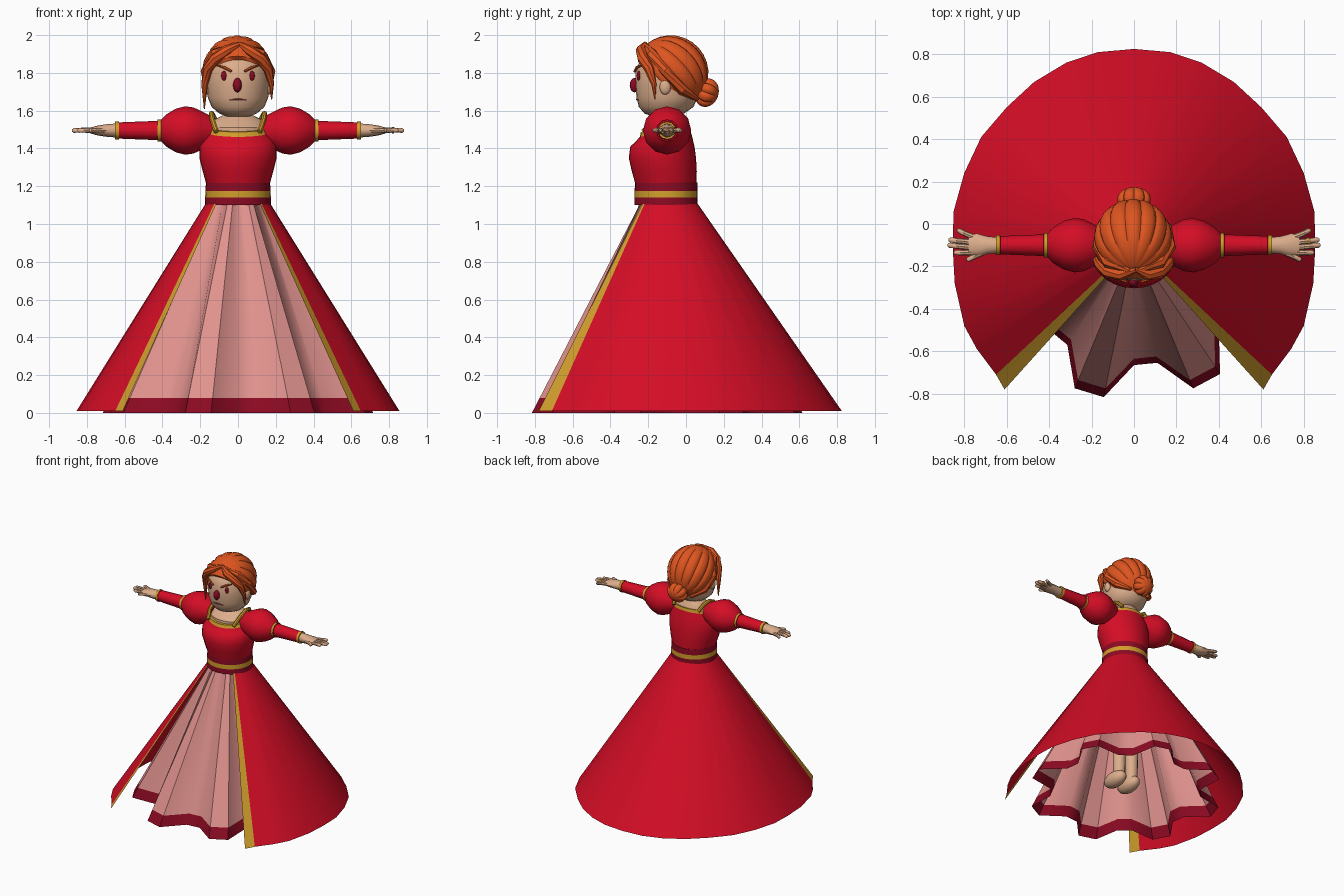
import bpy, bmesh
from math import sin, cos, pi, radians, atan2
from mathutils import Vector, Matrix

cube = bpy.data.objects.get("Cube")
if cube:
    bpy.data.objects.remove(cube)


def material(name, rgb):
    m = bpy.data.materials.new(name)
    m.use_nodes = True
    m.diffuse_color = (*rgb, 1)
    m.node_tree.nodes["Principled BSDF"].inputs["Base Color"].default_value = (*rgb, 1)
    return m


RED = material("red cloth", (0.66, 0.004, 0.019))
DARK = material("dark red", (0.26, 0.003, 0.016))
GOLD = material("gold trim", (0.63, 0.34, 0.025))
PINK = material("pink cloth", (0.75, 0.29, 0.27))
SKIN = material("skin", (0.72, 0.42, 0.26))
HAIR = material("orange hair", (0.73, 0.09, 0.014))
BROWN = material("mouth brown", (0.25, 0.06, 0.04))


def finish(name, bm, mats, angle=40):
    bmesh.ops.recalc_face_normals(bm, faces=bm.faces)
    me = bpy.data.meshes.new(name)
    bm.to_mesh(me)
    bm.free()
    for m in mats:
        me.materials.append(m)
    for p in me.polygons:
        p.use_smooth = True
    me.set_sharp_from_angle(angle=radians(angle))
    ob = bpy.data.objects.new(name, me)
    bpy.context.collection.objects.link(ob)
    return ob


def skin_rings(rings, band=lambda i, j: 0, closed=True, caps=True):
    """Join rings of points with quads; band picks the material."""
    bm = bmesh.new()
    vs = [[bm.verts.new(p) for p in r] for r in rings]
    n = len(rings[0])
    for i in range(len(rings) - 1):
        for j in range(n if closed else n - 1):
            k = (j + 1) % n
            f = bm.faces.new((vs[i][j], vs[i][k], vs[i + 1][k], vs[i + 1][j]))
            f.material_index = band(i, j)
    if caps:
        bm.faces.new(vs[0])
        bm.faces.new(vs[-1]).material_index = band(len(rings) - 2, 0)
    return bm


def loft(name, rings, mats, angle=40, **kw):
    return finish(name, skin_rings(rings, **kw), mats, angle)


def oval(z, rx, ry, cy=-0.105, tilt=0, n=28):
    return [(rx * cos(a), cy + ry * sin(a), z + tilt * ry * sin(a))
            for a in (2 * pi * k / n for k in range(n))]


def tube(name, path, radii, mat, n=8):
    pts = [Vector(p) for p in path]
    rings = []
    for i, p in enumerate(pts):
        t = pts[min(i + 1, len(pts) - 1)] - pts[max(i - 1, 0)]
        q = t.to_track_quat('Z', 'Y')
        rings.append([p + q @ Vector((radii[i] * cos(2 * pi * k / n),
                                      radii[i] * sin(2 * pi * k / n), 0)) for k in range(n)])
    return loft(name, rings, [mat])


def ball(name, loc, size, mat, tilt=0):
    bm = bmesh.new()
    bmesh.ops.create_uvsphere(bm, u_segments=16, v_segments=10, radius=1)
    m = Matrix.Translation(loc) @ Matrix.Rotation(tilt, 4, 'Y') @ Matrix.Diagonal((*size, 1))
    bmesh.ops.transform(bm, matrix=m, verts=bm.verts)
    return finish(name, bm, [mat])


def grooved_ball(name, loc, size, lobes, depth, tilt, cut=None):
    """Ball with grooves running from pole to pole like combed hair."""
    n, steps = lobes * 6, 14
    rings = []
    for i in range(steps + 1):
        t = 0.02 + (pi - 0.04) * i / steps
        ring = []
        for k in range(n):
            a = 2 * pi * k / n
            g = 1 - depth * (1 - abs(sin(lobes * a / 2))) ** 2
            ring.append((size[0] * g * sin(t) * cos(a), -size[1] * cos(t),
                         size[2] * g * sin(t) * sin(a)))
        rings.append(ring)
    bm = skin_rings(rings)
    if cut is not None:
        geom = bm.verts[:] + bm.edges[:] + bm.faces[:]
        res = bmesh.ops.bisect_plane(bm, geom=geom, plane_co=(0, 0, cut),
                                     plane_no=(0, 0, 1), clear_inner=True)
        edges = [e for e in res["geom_cut"] if isinstance(e, bmesh.types.BMEdge)]
        bmesh.ops.contextual_create(bm, geom=edges)
    m = Matrix.Translation(loc) @ Matrix.Rotation(tilt, 4, 'X')
    bmesh.ops.transform(bm, matrix=m, verts=bm.verts)
    return finish(name, bm, [HAIR], 50)


# Overskirt: open at the front, gold along both edges
half = [(0.61, -0.78), (0.65, -0.71), (0.74, -0.59), (0.8, -0.48), (0.845, -0.28), (0.855, -0.1),
        (0.85, 0.06), (0.8, 0.24), (0.72, 0.41), (0.6, 0.55), (0.47, 0.67), (0.32, 0.76), (0.17, 0.81)]
hem = half + [(0, 0.825)] + [(-x, y) for x, y in reversed(half)]
angles = [atan2(y + 0.1, x) for x, y in hem]
waist = [(0.17 * cos(a), -0.105 + 0.165 * sin(a), 1.11) for a in angles]
loft("overskirt", [waist, [(x, y, 0.01) for x, y in hem]], [RED, GOLD], closed=False, caps=False,
     band=lambda i, j: int(j in (0, len(hem) - 2)))


# Pleated underskirt with dark hem
def pleats(z):
    t = 1 - z / 1.1
    ring = []
    for k in range(32):
        r = 0.15 + ((0.73 if k % 4 > 1 else 0.565) - 0.15) * t
        a = -pi / 2 + k * pi / 16
        ring.append((r * cos(a), -0.1 + r * sin(a), z))
    return ring


loft("underskirt", [pleats(1.1), pleats(0.08), pleats(0)], [PINK, DARK], caps=False,
     band=lambda i, j: i)

# Waistband and bodice
loft("waistband", [oval(1.1, 0.176, 0.167), oval(1.14, 0.174, 0.167), oval(1.175, 0.172, 0.167),
                   oval(1.22, 0.17, 0.165)], [DARK, GOLD], band=lambda i, j: int(i == 1))
loft("bodice", [oval(1.2, 0.165, 0.16), oval(1.28, 0.187, 0.172, -0.115), oval(1.35, 0.205, 0.178, -0.125),
                oval(1.41, 0.205, 0.17, -0.125), oval(1.45, 0.19, 0.15, -0.118, 0.1),
                oval(1.485, 0.165, 0.132, -0.112, 0.18), oval(1.51, 0.16, 0.127, -0.112, 0.18)],
     [RED, GOLD], band=lambda i, j: int(i == 5))
loft("chest_and_neck", [oval(1.45, 0.15, 0.12), oval(1.51, 0.15, 0.118), oval(1.55, 0.13, 0.085, -0.09),
                        oval(1.575, 0.08, 0.06, -0.08), oval(1.59, 0.052, 0.05, -0.075),
                        oval(1.66, 0.05, 0.05, -0.075)], [SKIN])


# Arms, legs and shoulder trim on both sides
def sleeve(s, profile, n=12):
    return [[(s * x, -0.1 + r * cos(2 * pi * k / n), 1.495 + r * sin(2 * pi * k / n))
             for k in range(n)] for x, r in profile]


for s, side in ((1, "left"), (-1, "right")):
    loft(side + "_puff_sleeve", sleeve(s, [(0.13, 0.07), (0.19, 0.1), (0.235, 0.122), (0.28, 0.128),
                                           (0.33, 0.115), (0.38, 0.085), (0.41, 0.055)]), [RED])
    loft(side + "_lower_sleeve", sleeve(s, [(0.405, 0.058), (0.425, 0.058), (0.426, 0.051), (0.63, 0.043),
                                            (0.631, 0.047), (0.65, 0.047)]),
         [RED, GOLD], band=lambda i, j: int(i in (0, 4)))
    tube(side + "_shoulder_trim", [(s * 0.115, -0.225, 1.49), (s * 0.135, -0.17, 1.55),
                                   (s * 0.14, -0.1, 1.585), (s * 0.13, -0.04, 1.57),
                                   (s * 0.11, 0.0, 1.525)], [0.014] * 5, GOLD)
    # Hand
    palm = [(0.64, 0.037, 0.037), (0.69, 0.042, 0.034), (0.74, 0.055, 0.027), (0.78, 0.05, 0.016)]
    loft(side + "_palm", [[(s * x, -0.1 + w * cos(k * pi / 6), 1.495 + h * sin(k * pi / 6))
                           for k in range(12)] for x, w, h in palm], [SKIN])
    for i, (bx, by, tx, ty) in enumerate([(0.76, -0.06, 0.835, -0.03), (0.77, -0.085, 0.875, -0.075),
                                          (0.77, -0.11, 0.88, -0.1), (0.76, -0.135, 0.85, -0.135),
                                          (0.70, -0.13, 0.79, -0.168)]):
        mx, my = (bx + tx) / 2, (by + ty) / 2
        tube(f"{side}_finger_{i + 1}", [(s * bx, by, 1.495), (s * mx, my, 1.497), (s * (tx - 0.01), ty, 1.495),
                                        (s * tx, ty, 1.495)], [0.014, 0.013, 0.012, 0.005], SKIN)
    # Leg and foot
    tube(side + "_leg", [(s * 0.06, -0.1, 0.95), (s * 0.06, -0.1, 0.12)], [0.06, 0.045], SKIN, 12)
    ball(side + "_foot", (s * 0.065, -0.14, 0.11), (0.06, 0.11, 0.06), SKIN)
    # Ear, eye and brow
    ball(side + "_ear", (s * 0.165, -0.11, 1.725), (0.018, 0.03, 0.04), SKIN)
    ball(side + "_eye", (s * 0.075, -0.251, 1.785), (0.014, 0.01, 0.026), DARK)
    tube(side + "_brow", [(s * 0.035, -0.272, 1.808), (s * 0.075, -0.26, 1.83), (s * 0.11, -0.235, 1.84)],
         [0.007, 0.008, 0.004], HAIR, 6)

tube("finger_ring", [(0.815, -0.08, 1.496), (0.825, -0.079, 1.496)], [0.018, 0.018], GOLD)

# Head and face
loft("head", [oval(1.57, 0.06, 0.06, -0.12), oval(1.585, 0.1, 0.105, -0.115), oval(1.62, 0.14, 0.145, -0.105),
              oval(1.67, 0.16, 0.162, -0.1), oval(1.74, 0.166, 0.168, -0.1), oval(1.82, 0.164, 0.166, -0.1),
              oval(1.87, 0.15, 0.15, -0.09), oval(1.92, 0.11, 0.11, -0.08), oval(1.95, 0.04, 0.04, -0.08)], [SKIN])
ball("nose", (-0.003, -0.272, 1.735), (0.023, 0.026, 0.038), DARK)
tube("mouth", [(-0.045, -0.25, 1.657), (0, -0.259, 1.66), (0.045, -0.25, 1.657)], [0.004, 0.006, 0.004], BROWN, 6)

# Hair: swept back cap, front locks and bun
grooved_ball("hair_cap", (-0.004, -0.08, 1.8), (0.186, 0.2, 0.198), 14, 0.07, radians(-47), -0.07)
locks = [(-1, 0.61, 0.018), (1, 0.66, 0.014)]
for s, low, w in locks:
    tube("front_lock_right" if s < 0 else "front_lock_left",
         [(0.01, -0.215, 1.955), (s * 0.06, -0.238, 1.92), (s * 0.12, -0.228, 1.875),
          (s * 0.16, -0.195, 1.82), (s * 0.177, -0.17, 1.74), (s * 0.178, -0.165, 1 + low)],
         [0.012, 0.028, 0.03, 0.026, w, 0.003], HAIR)
    tube("swept_lock_right" if s < 0 else "swept_lock_left",
         [(s * 0.02, -0.22, 1.95), (s * 0.12, -0.18, 1.9), (s * 0.17, -0.11, 1.81),
          (s * 0.15, -0.02, 1.71), (s * 0.08, 0.06, 1.66)], [0.012, 0.03, 0.028, 0.03, 0.012], HAIR)
grooved_ball("bun", (0, 0.11, 1.695), (0.082, 0.062, 0.08), 8, 0.15, radians(-20))
